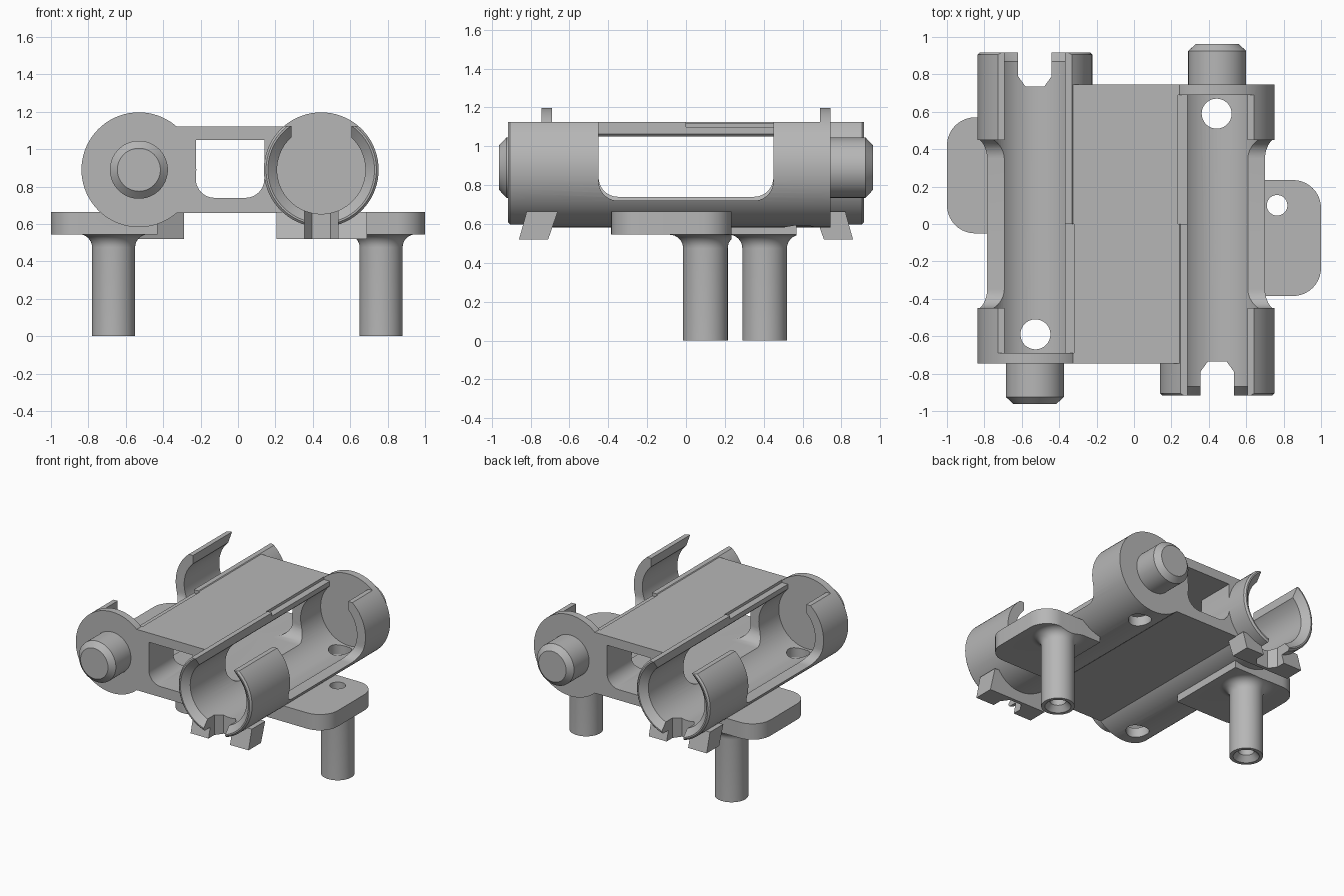
import bpy, bmesh
from math import pi, sin, cos, radians
from mathutils import Matrix, Vector

cube = bpy.data.objects.get("Cube")
if cube:
    bpy.data.objects.remove(cube, do_unlink=True)

grey = bpy.data.materials.new("grey_plastic")
grey.use_nodes = True
grey.diffuse_color = (0.47, 0.47, 0.47, 1)
grey.node_tree.nodes["Principled BSDF"].inputs["Base Color"].default_value = grey.diffuse_color

CX = -0.0425                       # the two cells are half-turn copies about this x
TX, TZ, R, BORE = 0.4875, 0.89, 0.307, 0.236
CENTRE = Matrix.Translation((CX, 0, 0))
HALVES = (CENTRE, CENTRE @ Matrix.Rotation(pi, 4, 'Z'))


def finish(name, bm, matrix):
    bm.transform(matrix)
    bmesh.ops.recalc_face_normals(bm, faces=bm.faces)
    mesh = bpy.data.meshes.new(name)
    bm.to_mesh(mesh)
    bm.free()
    obj = bpy.data.objects.new(name, mesh)
    mesh.materials.append(grey)
    bpy.context.collection.objects.link(obj)
    return obj


def loft(name, rings, matrix):
    """Closed solid through equal-sized rings of points."""
    bm = bmesh.new()
    loops = [[bm.verts.new(p) for p in ring] for ring in rings]
    for a, b in zip(loops, loops[1:]):
        for i in range(len(a)):
            j = (i + 1) % len(a)
            bm.faces.new((a[i], a[j], b[j], b[i]))
    bm.faces.new(loops[0])
    bm.faces.new(loops[-1])
    return finish(name, bm, matrix)


def prism(name, pts, axis, a, b, matrix=Matrix()):
    """Extrude a 2D outline along an axis (outline in the other two axes)."""
    put = {'x': lambda u, v, d: (d, u, v), 'y': lambda u, v, d: (u, d, v),
           'z': lambda u, v, d: (u, v, d)}[axis]
    return loft(name, [[put(u, v, d) for u, v in pts] for d in (a, b)], matrix)


def lathe(name, profile, axis, loc, matrix=Matrix(), n=72):
    """Turned solid from (radius, distance) pairs along y or z."""
    rings = []
    for r, d in profile:
        ring = []
        for i in range(n):
            u, v = r * cos(2 * pi * i / n), r * sin(2 * pi * i / n)
            ring.append(Vector(loc) + Vector((u, d, v) if axis == 'y' else (u, v, d)))
        rings.append(ring)
    return loft(name, rings, matrix)


def round_rect(x0, x1, y0, y1, radii):
    """Rectangle outline with radii for the corners, anticlockwise from lower left."""
    pts = []
    corners = ((x0, y0, 1, 1), (x1, y0, -1, 1), (x1, y1, -1, -1), (x0, y1, 1, -1))
    for k, ((x, y, sx, sy), r) in enumerate(zip(corners, radii)):
        if not r:
            pts.append((x, y))
            continue
        for i in range(11):
            t = pi + (k + i / 10) * pi / 2
            pts.append((x + sx * r + r * cos(t), y + sy * r + r * sin(t)))
    return pts


def rect(x0, x1, y0, y1):
    return round_rect(x0, x1, y0, y1, (0, 0, 0, 0))


def combine(obj, tool, operation):
    mod = obj.modifiers.new(operation, 'BOOLEAN')
    mod.operation, mod.solver, mod.object = operation, 'EXACT', tool
    bpy.context.view_layer.objects.active = obj
    bpy.ops.object.modifier_apply(modifier=mod.name)
    bpy.data.objects.remove(tool, do_unlink=True)


def add(tool):
    combine(body, tool, 'UNION')


def cut(tool):
    combine(body, tool, 'DIFFERENCE')


# Core block between the cells, with the rounded gap under the deck
body = prism("holder_body", rect(-TX, TX, 0.66, 1.12), 'y', -0.745, 0.745, CENTRE)
cut(prism("gap", round_rect(-0.183, 0.183, 0.74, 1.05, (0.1, 0.1, 0, 0)), 'y', -1, 1, CENTRE))

# Solid cell barrels and the slanted latch bars under their open ends
for m in HALVES:
    add(lathe("barrel", [(R - 0.012, -0.917), (R, -0.905), (R, 0.745)], 'y', (TX, 0, TZ), m))
    add(prism("latch", [(-0.86, 0.52), (-0.71, 0.52), (-0.66, 0.665), (-0.82, 0.665)],
              'x', 0.2475, 0.7325, m))

# Mounting flanges, each with a filleted post
fillet = [(0.185 - 0.07 * sin(t), 0.545 - 0.07 + 0.07 * cos(t))
          for t in (i * pi / 16 for i in range(8, -1, -1))]
post_profile = [(0.115, 0)] + [(0.185 - 0.07 * sin(i * pi / 16), 0.545 - 0.07 * (1 - cos(i * pi / 16)))
                               for i in range(8, -1, -1)] + [(0.185, 0.58)]
mounts = (
    (round_rect(0.5, 1.0, -0.385, 0.235, (0, 0.15, 0.15, 0)), (0.765, 0.1, 0)),
    (round_rect(-1.0, -0.43, -0.05, 0.57, (0.15, 0, 0, 0.15)), (-0.665, 0.405, 0)),
)
for outline, spot in mounts:
    post = lathe("post", [(0.115, 0), (0.115, 0.475)] +
                 [(0.185 - 0.07 * cos(i * pi / 16), 0.475 + 0.07 * sin(i * pi / 16))
                  for i in range(1, 9)] + [(0.185, 0.6)], 'z', spot)
    combine(post, prism("footprint", outline, 'z', -0.1, 0.59), 'INTERSECT')
    add(prism("flange", outline, 'z', 0.545, 0.665))
    add(post)

# Hollow the cells and open them up
for m in HALVES:
    cut(lathe("bore", [(0.285, -0.95), (0.285, -0.917), (BORE, -0.87), (BORE, 0.69)],
              'y', (TX, 0, TZ), m))
    cut(prism("top_slot", rect(TX - 0.16, TX + 0.162, TZ, 1.4), 'y', -1, 0.69, m))
    cut(prism("top_trim", rect(0.2, 0.9, 1.125, 1.4), 'y', -1, 0.69, m))
    cut(prism("side_window", round_rect(-0.45, 0.45, 0.72, 1.4, (0.1, 0.1, 0, 0)),
              'x', TX, 1.2, m))
    cut(prism("inner_window", round_rect(-0.45, 0.45, 0.74, 1.05, (0.1, 0.1, 0, 0)),
              'x', 0, TX + 0.05, m))
    cut(lathe("floor_hole", [(0.08, 0.4), (0.08, 0.85)], 'z', (TX - 0.003, 0.59, 0), m))
    notch = [(-0.09, -1), (0.09, -1), (0.09, -0.79), (0.05, -0.735), (-0.05, -0.735), (-0.09, -0.79)]
    cut(prism("latch_notch", [(TX + x, y) for x, y in notch], 'z', 0.4, 0.8, m))
    cut(prism("deck_step", rect(0.278, 0.34, 1.1, 1.2), 'y', 0, 0.69, m))

# Screw holes: the right one goes through, the left one stops below the barrel
for (outline, spot), top in zip(mounts, (0.8, 0.6)):
    cut(lathe("screw_hole", [(0.09, -0.01), (0.09, 0), (0.055, 0.04), (0.055, top)],
              'z', spot, n=40))

# Chamfered knobs on the closed ends
knobs = [lathe(name, [(0.155, 0.74), (0.155, 0.925), (0.115, 0.962)], 'y', (TX, 0, TZ), m)
         for name, m in zip(("rear_knob", "front_knob"), HALVES)]

bpy.ops.object.select_all(action='DESELECT')
for obj in [body] + knobs:
    obj.select_set(True)
bpy.context.view_layer.objects.active = body
bpy.ops.object.shade_smooth_by_angle(angle=radians(30))
